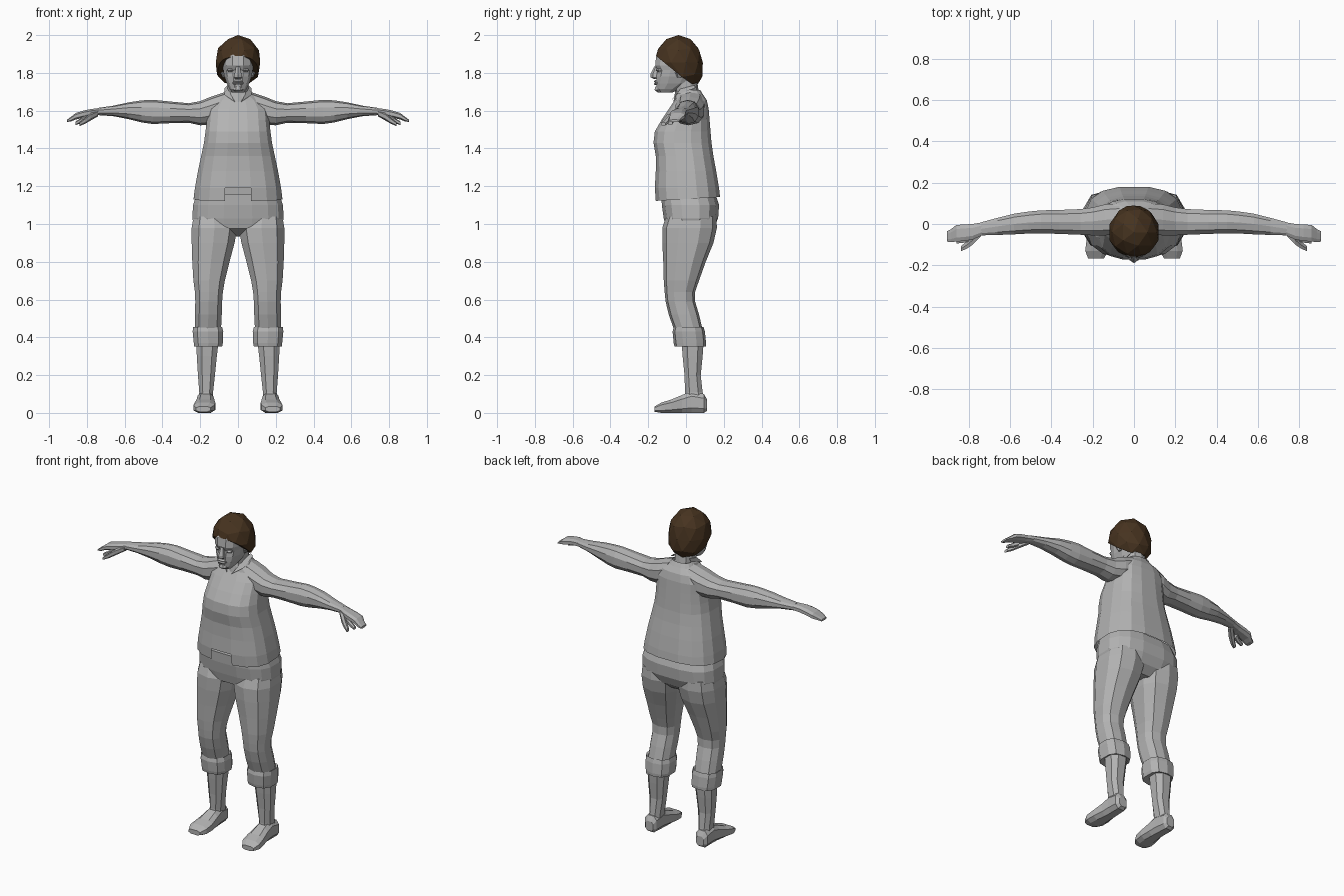
import bpy, bmesh, math
from mathutils import Vector


def make_mat(name, rgb):
    m = bpy.data.materials.new(name)
    m.diffuse_color = (*rgb, 1)
    return m


GREY = make_mat("light grey", (0.45, 0.45, 0.45))
BROWN = make_mat("dark brown", (0.062, 0.033, 0.014))


def finish(name, bm, mat, mirror=False):
    bmesh.ops.recalc_face_normals(bm, faces=bm.faces)
    me = bpy.data.meshes.new(name)
    bm.to_mesh(me)
    bm.free()
    me.materials.append(mat)
    ob = bpy.data.objects.new(name, me)
    bpy.context.collection.objects.link(ob)
    if mirror:
        mod = ob.modifiers.new("mirror", 'MIRROR')
        mod.use_mirror_merge = False
    return ob


def loft(name, rows, axis='z', n=12, p=0.8, mat=GREY, mirror=False, caps=True, cut=None):
    """Rows hold (station, a0, a1, b0, b1): z -> a=x b=y, x -> a=y b=z, y -> a=x b=z."""
    place = {'z': lambda s, a, b: (a, b, s),
             'x': lambda s, a, b: (s, a, b),
             'y': lambda s, a, b: (a, s, b)}[axis]
    bm = bmesh.new()
    rings = []
    for s, a0, a1, b0, b1 in rows:
        ring = []
        for i in range(n):
            t = 2 * math.pi * (i + 0.5) / n
            c, d = math.cos(t), math.sin(t)
            u = math.copysign(abs(c) ** p, c) / math.cos(math.pi / n) ** p
            v = math.copysign(abs(d) ** p, d) / math.cos(math.pi / n) ** p
            ring.append(bm.verts.new(place(s, (a0 + a1) / 2 + u * (a1 - a0) / 2,
                                           (b0 + b1) / 2 + v * (b1 - b0) / 2)))
        rings.append(ring)
    for r, q in zip(rings, rings[1:]):
        for i in range(n):
            j = (i + 1) % n
            bm.faces.new((r[i], r[j], q[j], q[i]))
    if caps:
        bm.faces.new(rings[0])
        bm.faces.new(rings[-1])
    if cut:
        gone = [f for f in bm.faces if cut(f.calc_center_median())]
        bmesh.ops.delete(bm, geom=gone, context='FACES')
    return finish(name, bm, mat, mirror)


# Shirt: open hem with a notch at the front
shirt = loft("shirt", [
    (1.12, -.235, .235, -.16, .18), (1.19, -.228, .228, -.165, .175),
    (1.28, -.212, .212, -.16, .16), (1.36, -.195, .195, -.16, .145),
    (1.43, -.18, .18, -.172, .135), (1.49, -.172, .172, -.165, .13),
    (1.55, -.165, .165, -.13, .125), (1.61, -.16, .16, -.09, .12),
    (1.655, -.13, .13, -.06, .11), (1.685, -.08, .08, -.055, .09),
    (1.71, -.06, .06, -.04, .075)],
    n=16, p=.75, caps=False,
    cut=lambda c: c.z < 1.17 and c.y < -.1 and abs(c.x) < .09)
# Hem rises slightly towards the back
for v in shirt.data.vertices:
    if v.co.z < 1.13:
        v.co.z += .012 + .06 * v.co.y

# Open collar flaps on both sides of the throat
bm = bmesh.new()
collar = [(.015, -.085, 1.645), (.075, -.05, 1.685), (.07, .05, 1.72),
          (.055, .045, 1.735), (.055, -.03, 1.715)]
bm.faces.new([bm.verts.new(c) for c in collar])
finish("collar", bm, GREY, True)

# Trousers
loft("hips", [
    (.935, -.10, .10, -.03, .10), (.975, -.225, .225, -.105, .145),
    (1.03, -.242, .242, -.118, .17), (1.10, -.238, .238, -.128, .175),
    (1.16, -.218, .218, -.13, .155)], n=16, p=.72)
loft("trouser_leg", [
    (1.04, .02, .235, -.10, .155), (.98, .004, .245, -.12, .158),
    (.90, .018, .245, -.12, .14), (.80, .045, .242, -.116, .10),
    (.70, .07, .236, -.114, .065), (.64, .08, .228, -.11, .045),
    (.59, .084, .226, -.105, .045), (.52, .086, .228, -.088, .066),
    (.44, .09, .228, -.06, .085)], n=10, p=.8, mirror=True)
loft("rolled_cuff", [
    (.355, .10, .222, -.03, .09), (.352, .084, .232, -.058, .102),
    (.37, .08, .234, -.062, .103), (.43, .078, .24, -.068, .097),
    (.455, .084, .238, -.062, .09), (.445, .10, .22, -.045, .08)],
    n=10, p=.75, mirror=True)

# Lower legs and feet
loft("calf", [
    (.40, .10, .222, -.025, .095), (.30, .112, .218, -.018, .088),
    (.20, .122, .212, -.008, .078), (.11, .132, .205, -.005, .088),
    (.05, .135, .208, -.01, .10)], n=8, p=.8, mirror=True)
loft("foot", [
    (.112, .148, .20, .012, .07), (.095, .135, .215, 0, .10),
    (.03, .13, .215, 0, .115), (-.02, .126, .218, 0, .095),
    (-.08, .12, .23, 0, .07), (-.13, .124, .236, 0, .055),
    (-.166, .145, .222, .006, .034)], axis='y', n=8, p=.7, mirror=True)

# Arms, hands and thumbs
loft("arm", [
    (.07, -.05, .10, 1.56, 1.695), (.14, -.055, .095, 1.53, 1.672),
    (.20, -.055, .08, 1.525, 1.648), (.26, -.052, .072, 1.538, 1.637),
    (.36, -.048, .068, 1.536, 1.646), (.45, -.045, .066, 1.532, 1.655),
    (.51, -.046, .06, 1.54, 1.652), (.58, -.05, .05, 1.557, 1.642),
    (.66, -.053, .03, 1.572, 1.625), (.74, -.055, .008, 1.577, 1.614)],
    axis='x', n=10, p=.85, mirror=True)
loft("hand", [
    (.735, -.055, .008, 1.577, 1.614), (.78, -.075, .0, 1.57, 1.608),
    (.82, -.082, -.002, 1.562, 1.60), (.86, -.085, -.005, 1.553, 1.587),
    (.885, -.088, -.025, 1.543, 1.567), (.905, -.085, -.035, 1.54, 1.552)],
    axis='x', n=8, p=.75, mirror=True)
loft("thumb", [
    (.74, -.06, -.02, 1.572, 1.60), (.78, -.10, -.055, 1.55, 1.585),
    (.81, -.12, -.085, 1.532, 1.56), (.838, -.132, -.108, 1.52, 1.538)],
    axis='x', n=6, p=.8, mirror=True)
loft("index_finger", [
    (.80, -.085, -.05, 1.55, 1.58), (.83, -.092, -.065, 1.535, 1.56),
    (.86, -.094, -.072, 1.525, 1.542)], axis='x', n=6, mirror=True)

# Neck and head
loft("neck", [
    (1.64, -.07, .07, -.065, .08), (1.70, -.055, .055, -.055, .065),
    (1.80, -.055, .055, -.075, .05)], n=10)
loft("head", [
    (1.695, -.03, .03, -.135, -.075), (1.715, -.045, .045, -.155, -.03),
    (1.745, -.06, .06, -.158, .03), (1.78, -.072, .072, -.157, .05),
    (1.815, -.078, .078, -.15, .06), (1.84, -.08, .08, -.163, .065),
    (1.89, -.08, .08, -.158, .065), (1.94, -.06, .06, -.12, .05)], n=12, p=.8)
loft("nose", [
    (1.768, -.016, .016, -.168, -.13), (1.776, -.023, .023, -.184, -.13),
    (1.792, -.019, .019, -.186, -.13), (1.835, -.01, .01, -.166, -.13)], n=6)
loft("lips", [
    (1.735, -.018, .018, -.165, -.14), (1.743, -.027, .027, -.171, -.14),
    (1.748, -.03, .03, -.164, -.14), (1.754, -.026, .026, -.171, -.14),
    (1.763, -.015, .015, -.163, -.14)], n=8)
loft("chin", [
    (1.697, -.016, .016, -.15, -.11), (1.71, -.026, .026, -.167, -.11),
    (1.728, -.018, .018, -.162, -.11)], n=8)
loft("eyelid", [
    (1.805, .022, .052, -.148, -.11), (1.814, .018, .056, -.157, -.11),
    (1.822, .02, .054, -.15, -.11)], n=6, mirror=True)
loft("ear", [
    (1.775, .068, .08, -.045, -.025), (1.80, .07, .092, -.055, -.015),
    (1.835, .07, .09, -.05, -.01)], n=6, mirror=True)

# Hair: faceted cap trimmed by a plane sloping down to the nape
bm = bmesh.new()
bmesh.ops.create_icosphere(bm, subdivisions=2, radius=1)
for v in bm.verts:
    v.co = Vector((v.co.x * .124, v.co.y * .129 - .04, v.co.z * .145 + 1.855))
    if v.co.z < 1.84:
        v.co.y += (1.84 - v.co.z) * .35
cut = bmesh.ops.bisect_plane(bm, geom=bm.verts[:] + bm.edges[:] + bm.faces[:],
                             plane_co=(0, -.165, 1.895), plane_no=(0, -.155, -.19),
                             clear_outer=True)
edges = [e for e in cut["geom_cut"] if isinstance(e, bmesh.types.BMEdge)]
bmesh.ops.holes_fill(bm, edges=edges, sides=0)
# Flatten the nape
nape = [v for v in bm.verts if v.co.z < 1.74]
for v in nape:
    v.co.z = 1.74
finish("hair", bm, BROWN)
